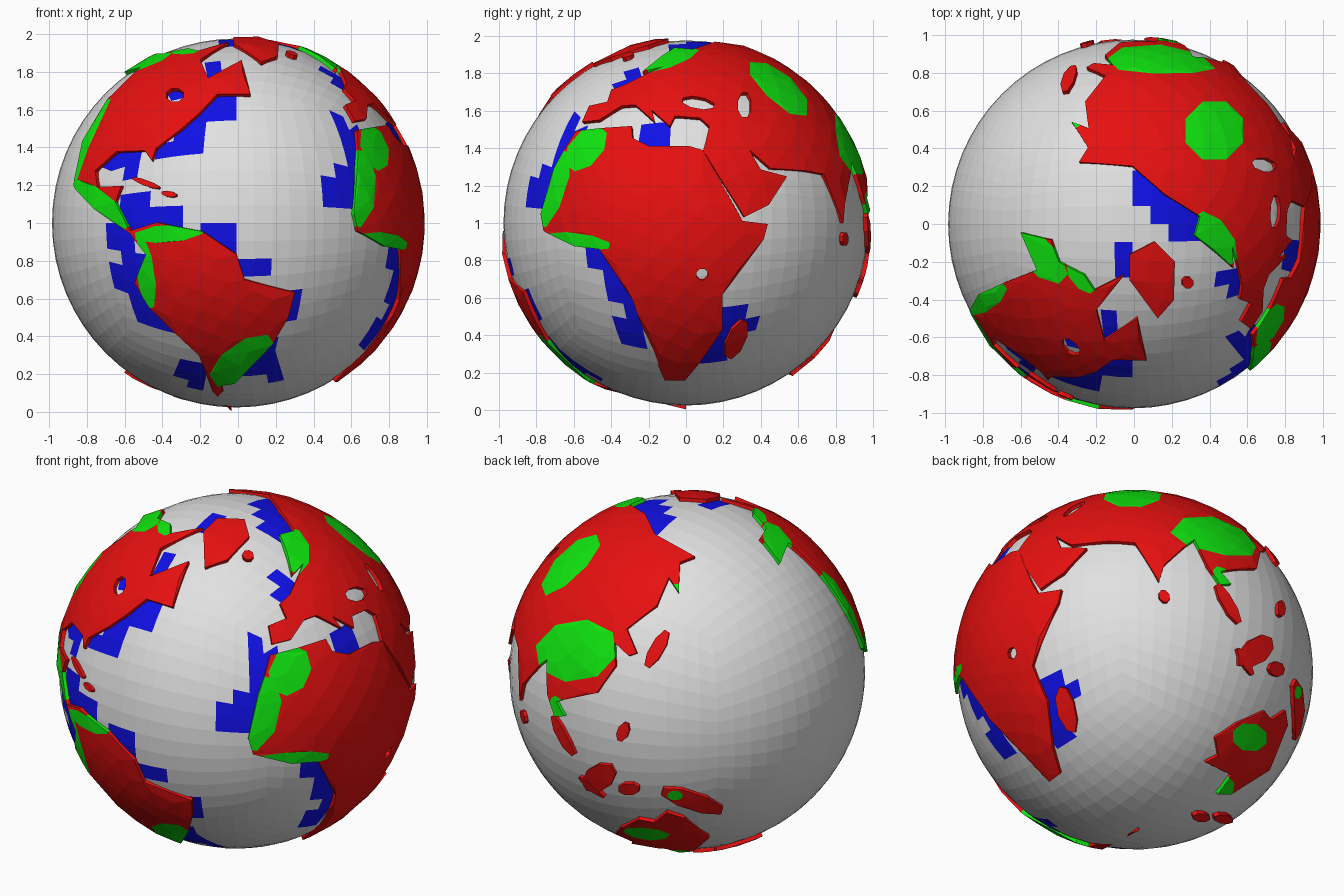
import bpy, bmesh, math
from mathutils import Vector
from mathutils.geometry import delaunay_2d_cdt

if "Cube" in bpy.data.objects:
    bpy.data.objects.remove(bpy.data.objects["Cube"])

CENTRE = Vector((-0.008, 0, 1.0))
SEA_R, LAND_R, TRACE_R = 0.976, 0.997, 0.987


def material(name, rgb):
    m = bpy.data.materials.new(name)
    m.diffuse_color = (*rgb, 1)
    m.use_nodes = True
    m.node_tree.nodes["Principled BSDF"].inputs["Base Color"].default_value = m.diffuse_color
    return m


GREY = material("light grey", (0.75, 0.75, 0.75))
BLUE = material("blue", (0.005, 0.005, 0.8))
RED = material("red", (0.8, 0.005, 0.005))
GREEN = material("green", (0.005, 0.8, 0.005))


class Plane:
    """Tracing plane: lifts flat outline points onto the globe."""
    def __init__(self, az, el, cx, cy, scale):
        a, e = math.radians(az), math.radians(el)
        self.r = Vector((-math.sin(a), math.cos(a), 0))
        self.u = Vector((-math.sin(e) * math.cos(a), -math.sin(e) * math.sin(a), math.cos(e)))
        self.d = self.r.cross(self.u)
        self.c, self.s = (cx, cy), scale
        off = CENTRE - Vector((0, 0, 1))
        self.ou, self.ov = off.dot(self.r), off.dot(self.u)

    def __call__(self, *pts):
        out = []
        for x, y in pts:
            a = (x - self.c[0]) / self.s - self.ou
            b = (self.c[1] - y) / self.s - self.ov
            w = math.sqrt(max(0, TRACE_R ** 2 - a * a - b * b))
            out.append((self.r * a + self.u * b + self.d * w).normalized())
        return out

    def blob(self, x, y, a, b=None, tilt=0):
        """Eight-sided oval ring."""
        b, t, ring = b or a, math.radians(tilt), []
        for i in range(8):
            k = (i + 0.5) * math.pi / 4
            p, q = a * math.cos(k), b * math.sin(k)
            ring.append((x + p * math.cos(t) - q * math.sin(t), y - p * math.sin(t) - q * math.cos(t)))
        return self(*ring)

    def flat(self, n):
        p = n * SEA_R
        return (self.c[0] + (p.dot(self.r) + self.ou) * self.s,
                self.c[1] - (p.dot(self.u) + self.ov) * self.s, p.dot(self.d))


F = Plane(-90, 0, 238.5, 223.7, 189)       # front
R = Plane(0, 0, 686, 224, 187)             # right
T = Plane(-90, 90, 1134.5, 224.5, 189)     # top
B = Plane(125, 24.7, 689, 671, 183)        # back left, from above
C = Plane(50, -27, 1133, 670, 183)         # back right, from below

N = 900                                    # even scatter for the land facets
SCATTER = []
for i in range(N):
    z, t = 1 - (2 * i + 1) / N, i * math.pi * (3 - math.sqrt(5))
    q = math.sqrt(1 - z * z)
    SCATTER.append(Vector((q * math.cos(t), q * math.sin(t), z)))


def inside(p, ring):
    hit = False
    for a, b in zip(ring, ring[1:] + ring[:1]):
        if (a[1] > p[1]) != (b[1] > p[1]):
            if p[0] < a[0] + (p[1] - a[1]) * (b[0] - a[0]) / (b[1] - a[1]):
                hit = not hit
    return hit


def finish(name, bm, *mats):
    me = bpy.data.meshes.new(name)
    bm.to_mesh(me)
    bm.free()
    for m in mats:
        me.materials.append(m)
    ob = bpy.data.objects.new(name, me)
    ob.location = CENTRE
    bpy.context.collection.objects.link(ob)


def land(name, outline, holes=(), greens=()):
    """Raised plate on the globe, with holes for lakes and green patches."""
    axis = sum(outline, Vector()).normalized()
    e1 = axis.orthogonal().normalized()
    e2 = axis.cross(e1)

    def down(p):                            # stereographic projection
        k = 1 + max(p.dot(axis), -0.9)
        return Vector((p.dot(e1) / k, p.dot(e2) / k))

    def lift(q):
        s = q.length_squared
        return (e1 * (2 * q.x) + e2 * (2 * q.y) + axis * (1 - s)) / (1 + s)

    shore = [[down(p) for p in ring] for ring in [outline, *holes]]
    patch = [[down(p) for p in ring] for ring in greens]

    def on_land(q):
        return sum(inside(q, ring) for ring in shore) % 2 == 1

    pts, edges = [], []
    for ring in shore + patch:
        k, n = len(pts), len(ring)
        pts += ring
        edges += [(k + i, k + (i + 1) % n) for i in range(n)]
    fixed = [lift(q) for q in pts]
    for p in SCATTER:
        if p.dot(axis) > -0.6 and on_land(down(p)) and min((p - f).length for f in fixed) > 0.045:
            pts.append(down(p))
    vs, _, fs, *_ = delaunay_2d_cdt(pts, edges, [], 0, 1e-5)

    bm = bmesh.new()
    bv = [bm.verts.new(lift(v) * (SEA_R - 0.015)) for v in vs]
    for f in fs:
        mid = sum((vs[i] for i in f), Vector((0, 0))) / len(f)
        if not on_land(mid):
            continue
        face = bm.faces.new([bv[i] for i in f])
        face.normal_update()
        if face.normal.dot(face.calc_center_median()) < 0:
            face.normal_flip()
        face.material_index = int(any(inside(mid, g) for g in patch))
    bmesh.ops.delete(bm, geom=[v for v in bm.verts if not v.link_faces], context='VERTS')
    for v in bmesh.ops.extrude_face_region(bm, geom=bm.faces[:])["geom"]:
        if isinstance(v, bmesh.types.BMVert):
            v.co = v.co.normalized() * LAND_R
    finish(name, bm, RED, GREEN)


# Shallow seas: squares (centre, half size) that turn globe faces blue
SHALLOWS = [
    (F, [(121, 162, 14), (165, 150, 12), (192, 134, 17), (215, 106, 18), (176, 96, 10),
         (134, 208, 16), (118, 236, 15), (158, 217, 17), (220, 238, 14), (258, 272, 13),
         (285, 306, 16), (131, 277, 17), (144, 306, 15), (166, 322, 14), (196, 374, 15),
         (258, 360, 20), (347, 189, 18)]),
    (R, [(577, 137, 12), (655, 142, 13), (606, 259, 15), (621, 290, 18), (632, 327, 16),
         (735, 320, 19), (715, 349, 14)]),
    (T, [(1146, 186, 17), (1166, 206, 17), (1182, 224, 17), (1126, 260, 13), (1111, 325, 14),
         (1234, 286, 12), (1247, 347, 14)]),
]

# Globe: a cube rounded into a sphere
bm = bmesh.new()
bmesh.ops.create_cube(bm, size=2)
bmesh.ops.subdivide_edges(bm, edges=bm.edges[:], cuts=15, use_grid_fill=True)
for v in bm.verts:
    v.co = Vector([math.tan(c * math.pi / 4) for c in v.co]).normalized() * SEA_R
for f in bm.faces:
    n = f.calc_center_median().normalized()
    for plane, squares in SHALLOWS:
        x, y, depth = plane.flat(n)
        if depth > 0 and any(max(abs(x - a), abs(y - b)) < h for a, b, h in squares):
            f.material_index = 1
finish("globe", bm, GREY, BLUE)

# North America
arctic = T((1022, 233), (1052, 240), (1060, 262), (1085, 275), (1095, 290), (1125, 275),
           (1097, 310), (1105, 340), (1138, 318), (1147, 360))
east = F((218, 96), (200, 115), (183, 130), (157, 150), (153, 162), (146, 152), (118, 153),
         (97, 172), (99, 188), (123, 187), (117, 203), (134, 236), (95, 209), (77, 190))
west = B((866, 648), (850, 612)) + T((1005, 283), (1038, 270))
land("north_america", arctic + east + west, [F.blob(176, 97, 9, 7)],
     [T.blob(1042, 257, 34, 17, -45), T.blob(1082, 277, 20, 10, -50),
      T.blob(988, 298, 24, 12, 35), F.blob(102, 205, 38, 12, -38)])

# South America
land("south_america", F(
    (130, 232), (158, 223), (203, 232), (237, 255), (245, 280), (295, 293), (288, 318), (272, 345),
    (235, 383), (222, 385), (232, 411), (213, 390), (200, 355), (150, 307), (136, 283), (147, 255)),
    greens=[F.blob(147, 273, 38, 9, 98), F.blob(170, 234, 36, 9, 5), F.blob(243, 360, 38, 18, 35)])

# Africa
land("africa", R(
    (703, 152), (742, 222), (767, 225), (763, 240), (722, 295), (722, 330), (700, 362), (685, 380),
    (665, 380), (638, 315), (633, 300), (600, 250), (575, 247), (545, 232), (542, 215), (555, 170),
    (577, 133), (632, 128), (633, 140), (650, 148), (690, 148)),
    [R.blob(702, 275, 6)],
    [R.blob(555, 190, 42, 12, 72), R.blob(587, 150, 27, 16, 50), R.blob(579, 242, 34, 8, -8)])

# Europe and Asia
arabia = R((703, 152), (722, 183), (744, 218), (768, 206), (786, 178), (760, 171), (749, 152),
           (770, 170), (803, 172))
india = C((1134, 549), (1158, 589), (1163, 572), (1193, 545), (1206, 572), (1219, 591), (1230, 590))
china = B((560, 701), (600, 692), (619, 665), (618, 642), (632, 655), (640, 652), (630, 628),
          (660, 605), (672, 577), (682, 592), (683, 562))
north = T((1080, 163), (1133, 167), (1165, 195), (1200, 217), (1195, 236), (1233, 268),
          (1232, 247), (1242, 285))
europe = R((612, 92), (608, 104), (590, 108), (583, 124), (600, 122), (622, 108), (636, 107),
           (655, 124), (652, 112), (670, 128), (675, 118), (700, 120), (709, 128), (705, 145))
land("europe_and_asia", arabia + india + china + north + europe,
     [R.blob(698, 105, 17, 6, -10), R.blob(744, 107, 13, 7, 90)],
     [T.blob(1214, 132, 31), B.blob(580, 650, 42, 31, 10), T.blob(1214, 240, 32, 18, -55),
      C.blob(1222, 584, 14, 8, -50), B.blob(680, 592, 9)])

# Australia
land("australia", C(
    (1204, 768), (1217, 761), (1214, 744), (1236, 729), (1263, 716), (1270, 724), (1284, 714),
    (1286, 728), (1268, 772), (1230, 797), (1216, 798), (1230, 779)),
    greens=[C.blob(1248, 742, 18, 14), C.blob(1222, 793, 13, 9, 45)])

# Islands
land("greenland", T((1130, 255), (1155, 242), (1175, 262), (1174, 300), (1158, 318), (1130, 280)))
land("new_guinea", B.blob(695, 800, 34, 9, -18), greens=[B.blob(678, 794, 8, 5)])
for name, ring in [
        ("iceland", T.blob(1188, 283, 6)),
        ("cuba", F.blob(147, 184, 15, 3, -20)),
        ("hispaniola", F.blob(170, 195, 8, 3, -10)),
        ("madagascar", R.blob(736, 340, 21, 9, 65)),
        ("sri_lanka", R.blob(844, 240, 7, 3, 90)),
        ("sumatra", C.blob(1227, 610, 24, 6, -60)),
        ("borneo", B.blob(602, 777, 18, 13, 30)),
        ("sulawesi", B.blob(632, 788, 11, 6)),
        ("java", C.blob(1244, 668, 16, 4, -60)),
        ("philippines", B.blob(626, 731, 10, 6, 70)),
        ("japan", B.blob(660, 648, 22, 7, 60)),
        ("new_zealand_north", C.blob(1222, 820, 10, 4)),
        ("new_zealand_south", C.blob(1200, 820, 9, 4))]:
    land(name, ring)
